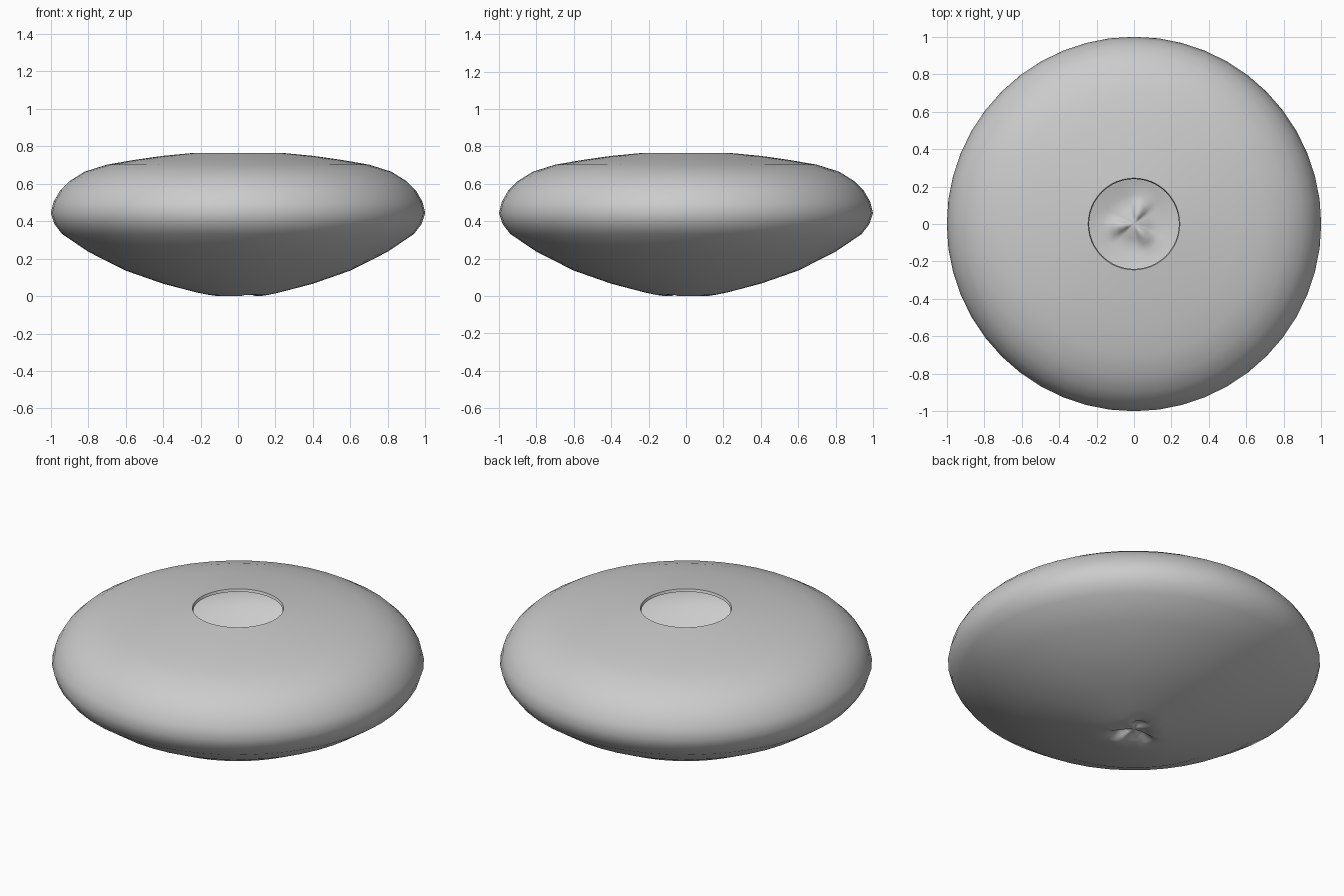
import bpy, bmesh
from math import cos, sin, pi, exp

cube = bpy.data.objects.get("Cube")
if cube:
    bpy.data.objects.remove(cube)

SEGMENTS = 48

# Half section from the base outward, round the belly and up to the open mouth
profile = [(0.04, 0.03), (0.08, 0.015), (0.12, 0.006), (0.16, 0.012), (0.22, 0.025),
           (0.4, 0.072), (0.6, 0.142), (0.8, 0.243), (0.94, 0.338), (0.98, 0.39),
           (1.0, 0.45), (0.985, 0.51), (0.95, 0.57), (0.9, 0.62), (0.82, 0.67),
           (0.7, 0.708), (0.55, 0.734), (0.4, 0.755), (0.245, 0.77), (0.24, 0.755)]


def crumple(r, a):
    """Pinched, three-armed dent around the middle of the base."""
    return 0.035 * max(0, cos(3 * (a - 1.2))) * exp(-((r - 0.08) / 0.045) ** 2)


# Hollow vessel wall
bm = bmesh.new()
rings = []
for r, z in profile:
    ring = []
    for i in range(SEGMENTS):
        a = 2 * pi * i / SEGMENTS
        lift = crumple(r, a) if z < 0.1 else 0
        ring.append(bm.verts.new((r * cos(a), r * sin(a), z + lift)))
    rings.append(ring)
for low, high in zip(rings, rings[1:]):
    for i in range(SEGMENTS):
        j = (i + 1) % SEGMENTS
        bm.faces.new((low[i], low[j], high[j], high[i]))

# Close the base
centre = bm.verts.new((0, 0, 0.035))
for i in range(SEGMENTS):
    bm.faces.new((centre, rings[0][(i + 1) % SEGMENTS], rings[0][i]))

# Stand the vessel on the ground
lowest = min(v.co.z for v in bm.verts)
bmesh.ops.translate(bm, verts=bm.verts, vec=(0, 0, -lowest))

mesh = bpy.data.meshes.new("vessel")
bm.to_mesh(mesh)
bm.free()
vessel = bpy.data.objects.new("vessel", mesh)
bpy.context.collection.objects.link(vessel)

# Plain pale grey
colour = (0.6, 0.6, 0.6, 1)
grey = bpy.data.materials.new("pale grey")
grey.use_nodes = True
grey.diffuse_color = colour
for node in grey.node_tree.nodes:
    if node.type == 'BSDF_PRINCIPLED':
        node.inputs["Base Color"].default_value = colour
mesh.materials.append(grey)

# Smooth shading with a crisp mouth
bpy.ops.object.select_all(action='DESELECT')
vessel.select_set(True)
bpy.context.view_layer.objects.active = vessel
bpy.ops.object.shade_smooth_by_angle(angle=0.9)
